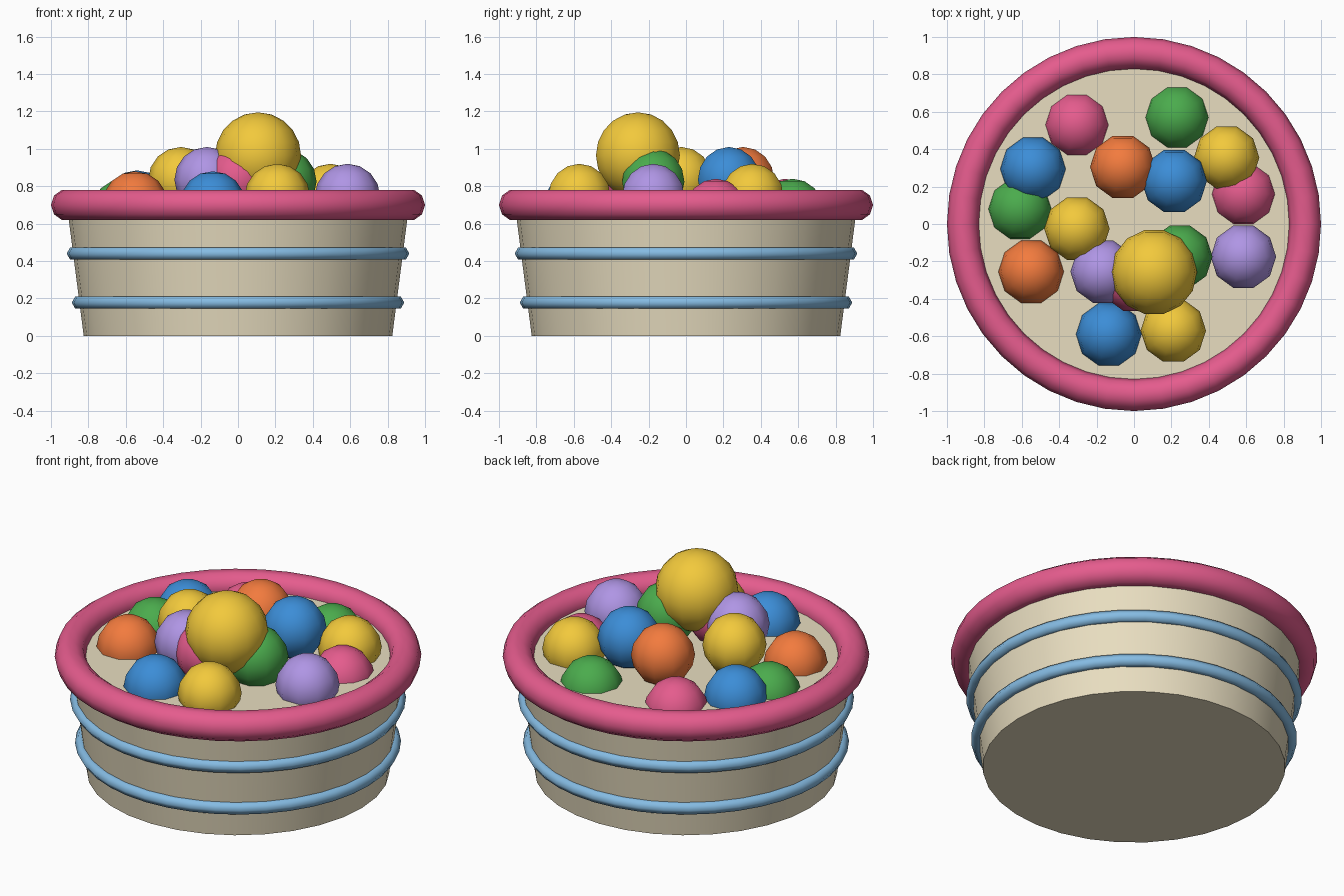
import bpy, math

if "Cube" in bpy.data.objects:
    bpy.data.objects.remove(bpy.data.objects["Cube"])


def make_mat(name, rgb):
    # convert display colour (0-255) to linear
    m = bpy.data.materials.new(name)
    m.diffuse_color = [(c / 255) ** 2.2 for c in rgb] + [1]
    m.use_nodes = True
    m.node_tree.nodes["Principled BSDF"].inputs["Base Color"].default_value = m.diffuse_color
    return m


MATS = {n: make_mat(n, c) for n, c in {
    "beige": (232, 221, 191), "pink": (228, 92, 140), "sky": (132, 186, 226),
    "yellow": (242, 200, 62), "blue": (62, 140, 214), "green": (76, 170, 78),
    "orange": (242, 122, 64), "purple": (174, 148, 228)}.items()}


def finish(name, mat, angle=40):
    o = bpy.context.object
    o.name = name
    o.data.materials.append(MATS[mat])
    bpy.ops.object.shade_smooth_by_angle(angle=math.radians(angle))
    return o


def ring(name, mat, z, major, minor, segs, sides):
    bpy.ops.mesh.primitive_torus_add(
        location=(0, 0, z), major_radius=major, minor_radius=minor,
        major_segments=segs, minor_segments=sides)
    finish(name, mat, 65)


def ball(name, mat, loc, r, segs=10, rings=8):
    bpy.ops.mesh.primitive_uv_sphere_add(
        segments=segs, ring_count=rings, radius=r, location=loc,
        rotation=(0, 0, math.pi / 2))
    finish(name, mat, 60)


# tapered tub, filled level with the middle of the rim
bpy.ops.mesh.primitive_cone_add(vertices=32, radius1=0.825, radius2=0.915,
                                depth=0.7, location=(0, 0, 0.35))
finish("tub", "beige")

# padded rim and two hoops
ring("rim", "pink", 0.70, 0.915, 0.085, 40, 10)
ring("upper_hoop", "sky", 0.44, 0.879, 0.037, 40, 6)
ring("lower_hoop", "sky", 0.178, 0.852, 0.037, 40, 6)

# small balls: colour, x, y, z
BALLS = [
    # outer ring
    ("pink", -0.305, 0.53, 0.665), ("green", 0.23, 0.57, 0.665),
    ("yellow", 0.495, 0.355, 0.745), ("pink", 0.585, 0.16, 0.665),
    ("purple", 0.585, -0.175, 0.745), ("yellow", 0.21, -0.57, 0.745),
    ("blue", -0.135, -0.59, 0.705), ("orange", -0.55, -0.255, 0.705),
    ("green", -0.61, 0.08, 0.665), ("blue", -0.54, 0.295, 0.71),
    # raised inner ring
    ("orange", -0.06, 0.305, 0.835), ("blue", 0.215, 0.23, 0.835),
    ("yellow", -0.305, -0.025, 0.835), ("purple", -0.165, -0.255, 0.835),
    ("pink", 0.0, -0.30, 0.835), ("green", 0.245, -0.175, 0.825)]
for i, (col, x, y, z) in enumerate(BALLS, 1):
    ball(f"ball_{i}_{col}", col, (x, y, z), 0.175)

# big ball on top
ball("big_ball", "yellow", (0.107, -0.257, 0.965), 0.23, 14, 10)
